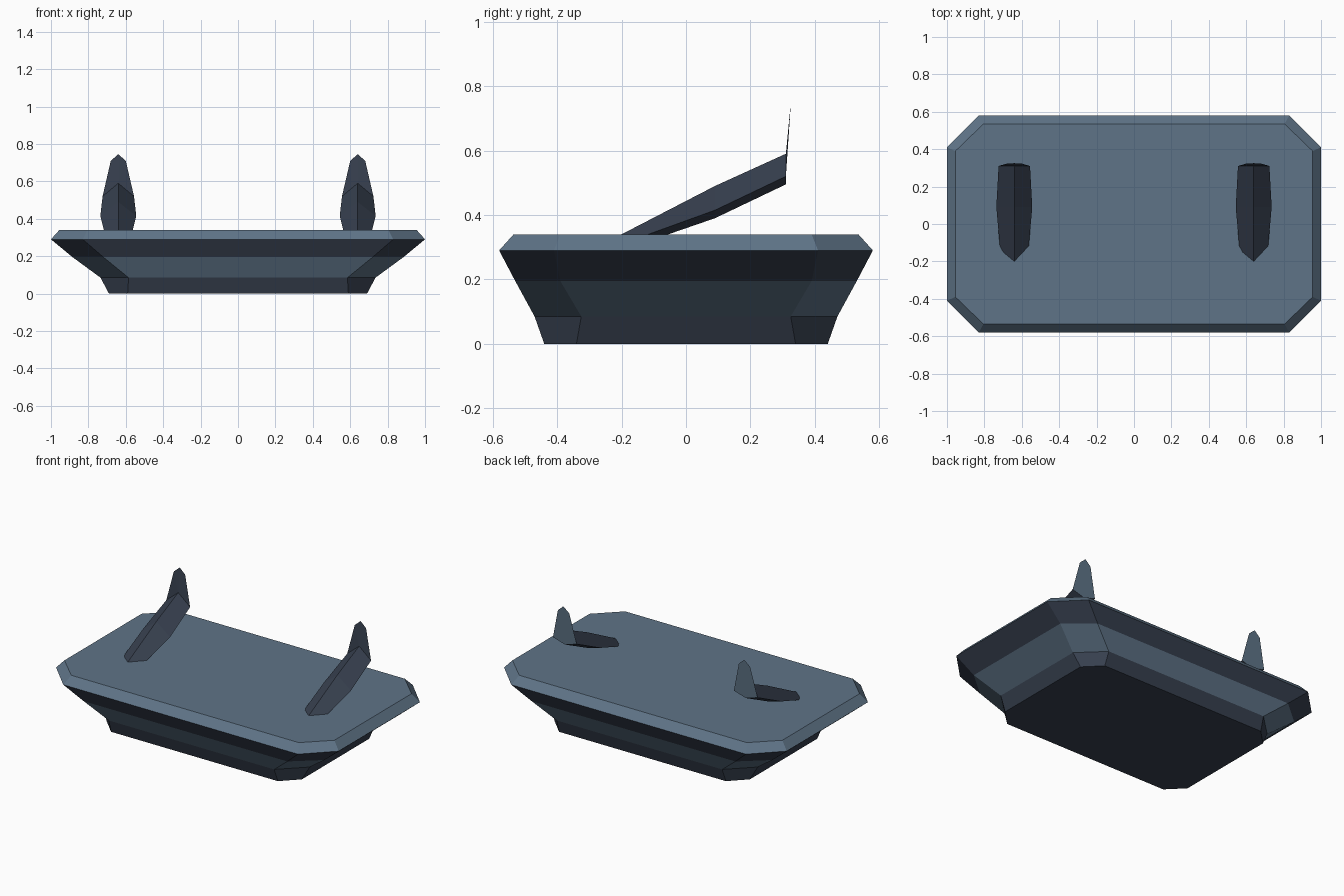
import bpy
import bmesh

cube = bpy.data.objects.get("Cube")
if cube:
    bpy.data.objects.remove(cube, do_unlink=True)


def make_material(name, rgb):
    mat = bpy.data.materials.new(name)
    mat.use_nodes = True
    mat.diffuse_color = (*rgb, 1)
    mat.node_tree.nodes["Principled BSDF"].inputs["Base Color"].default_value = (*rgb, 1)
    return mat


LIGHT, DARK = 0, 1
materials = [make_material("slate blue", (0.114, 0.175, 0.245)),
             make_material("dark slate", (0.038, 0.051, 0.078))]


def finish(bm, name):
    bmesh.ops.recalc_face_normals(bm, faces=bm.faces[:])
    mesh = bpy.data.meshes.new(name)
    bm.to_mesh(mesh)
    bm.free()
    for mat in materials:
        mesh.materials.append(mat)
    obj = bpy.data.objects.new(name, mesh)
    bpy.context.collection.objects.link(obj)
    return obj


def bridge(bm, a, b, material):
    for i in range(len(a)):
        j = (i + 1) % len(a)
        bm.faces.new((a[i], a[j], b[j], b[i])).material_index = material


# Platform: stacked chamfered rectangles (z, half x, half y, corner x, corner y)
def platform():
    rings = [(0, 0.69, 0.44, 0.59, 0.34),
             (0.085, 0.735, 0.47, 0.585, 0.325),
             (0.195, 0.885, 0.53, 0.72, 0.39),
             (0.29, 1.0, 0.58, 0.83, 0.41),
             (0.34, 0.955, 0.535, 0.805, 0.39)]
    band_colours = [DARK, LIGHT, DARK, LIGHT]
    bm = bmesh.new()
    loops = []
    for z, hx, hy, cx, cy in rings:
        outline = [(hx, -cy), (hx, cy), (cx, hy), (-cx, hy),
                   (-hx, cy), (-hx, -cy), (-cx, -hy), (cx, -hy)]
        loops.append([bm.verts.new((x, y, z)) for x, y in outline])
    for lower, upper, colour in zip(loops, loops[1:], band_colours):
        bridge(bm, lower, upper, colour)
    bm.faces.new(loops[0][::-1]).material_index = DARK
    bm.faces.new(loops[-1]).material_index = LIGHT
    finish(bm, "platform")


# Prong: sloping diamond-section arm ending in an upright pointed blade
def prong(name, x):
    # y, ridge z, half width, side z, keel z
    stations = [(-0.2, 0.34, 0.07, 0.31, 0.29),
                (0.09, 0.49, 0.096, 0.415, 0.39),
                (0.31, 0.59, 0.084, 0.52, 0.495)]
    bm = bmesh.new()
    loops = []
    for y, ridge, w, side, keel in stations:
        section = [(0, ridge), (w, side), (0, keel), (-w, side)]
        loops.append([bm.verts.new((x + dx, y, z)) for dx, z in section])
    for a, b in zip(loops, loops[1:]):
        bridge(bm, a, b, DARK)
    bm.faces.new(loops[0]).material_index = DARK

    # Blade front and back
    ridge, left, keel, right = loops[-1]
    tip = bm.verts.new((x, 0.325, 0.745))
    shoulder_left = bm.verts.new((x + 0.04, 0.323, 0.71))
    shoulder_right = bm.verts.new((x - 0.04, 0.323, 0.71))
    for face in ((ridge, left, shoulder_left), (ridge, shoulder_left, tip),
                 (ridge, tip, shoulder_right), (ridge, shoulder_right, right)):
        bm.faces.new(face).material_index = DARK
    back = (keel, left, shoulder_left, tip, shoulder_right, right)
    bm.faces.new(back).material_index = LIGHT
    finish(bm, name)


platform()
for side_name, sign in (("left", 1), ("right", -1)):
    prong(side_name + "_prong", sign * 0.64)
